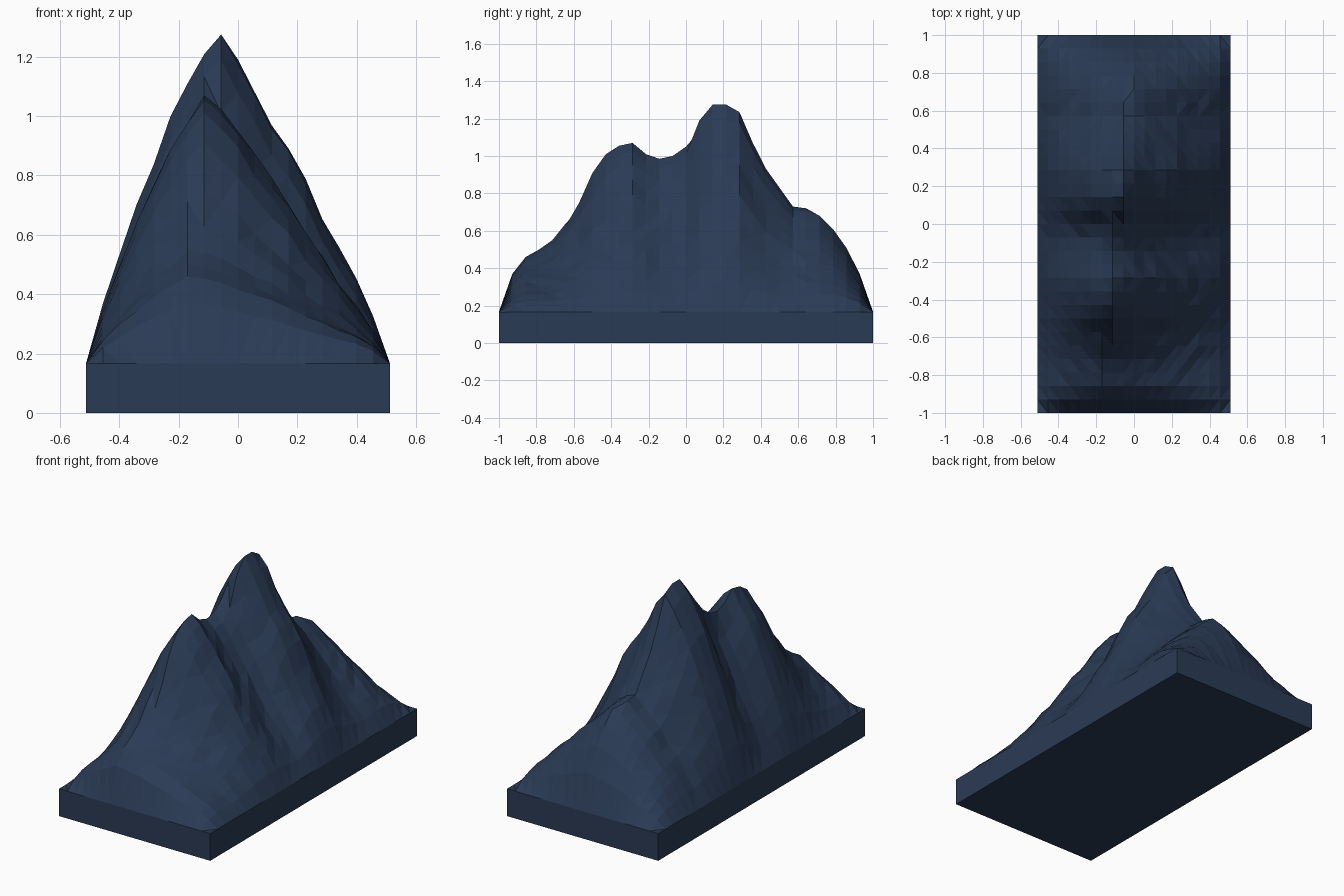
import bpy, bmesh, math, random

random.seed(4)
if "Cube" in bpy.data.objects:
    bpy.data.objects.remove(bpy.data.objects["Cube"])

HALF_X, BASE = 0.512, 0.167
COLS, ROWS = 18, 28

# Ridge height for every row, front to back
RIDGE = [.17, .37, .46, .50, .55, .64, .75, .91, 1.01, 1.055, 1.07, 1.01, .985, 1.0, 1.05,
         1.19, 1.275, 1.275, 1.235, 1.07, .93, .83, .73, .72, .68, .61, .51, .37, .17]
# Fall of the slopes from ridge (1) to edge (0)
LEFT_FALL = [1, .914, .823, .724, .588, .46, .325, .172, 0]
RIGHT_PEAK = [1, .95, .84, .74, .67, .59, .46, .35, .26, .145, 0]
RIGHT_FALL = [1, .94, .86, .74, .65, .54, .43, .33, .23, .13, 0]


def sample(values, t):
    """Linear lookup in an evenly spaced list, t from 0 to 1."""
    p = min(max(t, 0), 1) * (len(values) - 1)
    i = min(int(p), len(values) - 2)
    return values[i] + (values[i + 1] - values[i]) * (p - i)


def bell(y, centre, width):
    return math.exp(-((y - centre) / width) ** 2)


def height(col, row):
    if col in (0, COLS) or row in (0, ROWS):
        return BASE
    y = row / ROWS * 2 - 1
    # The crest drifts to the left side of the model towards the back
    crest = 7.45 + 1.5 * y
    end = min(max((abs(y) - .5) / .4, 0), 1)
    if abs(col - crest) <= .5:
        u, fall, gully = 0, 1, 0
    elif col < crest:
        u = (crest - col) / crest
        fall = sample(LEFT_FALL, u) ** (1 - .12 * end)
        gully = .08 * bell(y, -.07, .12)
    else:
        u = (col - crest) / (COLS - crest)
        peak = bell(y, .22, .2)
        fall = sample(RIGHT_PEAK, u) * peak + sample(RIGHT_FALL, u) * (1 - peak)
        fall **= 1 - .28 * end
        gully = .07 * bell(y, -.05, .14)
    # Gullies and rough rock on the slopes
    slope = 4 * u * (1 - u)
    rough = random.uniform(-.014, .014) * (1 - .6 * end)
    z = BASE + (RIDGE[row] - BASE) * fall + slope * (rough - gully)
    return max(z, BASE)


def make_object(name, bm, material):
    mesh = bpy.data.meshes.new(name)
    bm.to_mesh(mesh)
    bm.free()
    mesh.materials.append(material)
    obj = bpy.data.objects.new(name, mesh)
    bpy.context.collection.objects.link(obj)


rock = bpy.data.materials.new("slate_blue")
rock.use_nodes = True
colour = (.023, .043, .091, 1)
rock.diffuse_color = colour
bsdf = next(n for n in rock.node_tree.nodes if n.type == "BSDF_PRINCIPLED")
bsdf.inputs["Base Color"].default_value = colour
bsdf.inputs["Roughness"].default_value = .9

# Plinth
bm = bmesh.new()
bmesh.ops.create_cube(bm, size=1)
for v in bm.verts:
    v.co = (v.co.x * 2 * HALF_X, v.co.y * 2, (v.co.z + .5) * BASE)
make_object("plinth", bm, rock)

# Mountain surface: a grid of faceted slopes
bm = bmesh.new()
grid = [[bm.verts.new(((c / COLS * 2 - 1) * HALF_X, r / ROWS * 2 - 1, height(c, r)))
         for c in range(COLS + 1)] for r in range(ROWS + 1)]
for r in range(ROWS):
    for c in range(COLS):
        a, b = grid[r][c], grid[r][c + 1]
        d, e = grid[r + 1][c], grid[r + 1][c + 1]
        # Split each cell along the flatter diagonal
        if abs(a.co.z - e.co.z) < abs(b.co.z - d.co.z):
            bm.faces.new((a, b, e))
            bm.faces.new((a, e, d))
        else:
            bm.faces.new((a, b, d))
            bm.faces.new((b, e, d))
make_object("mountain", bm, rock)
